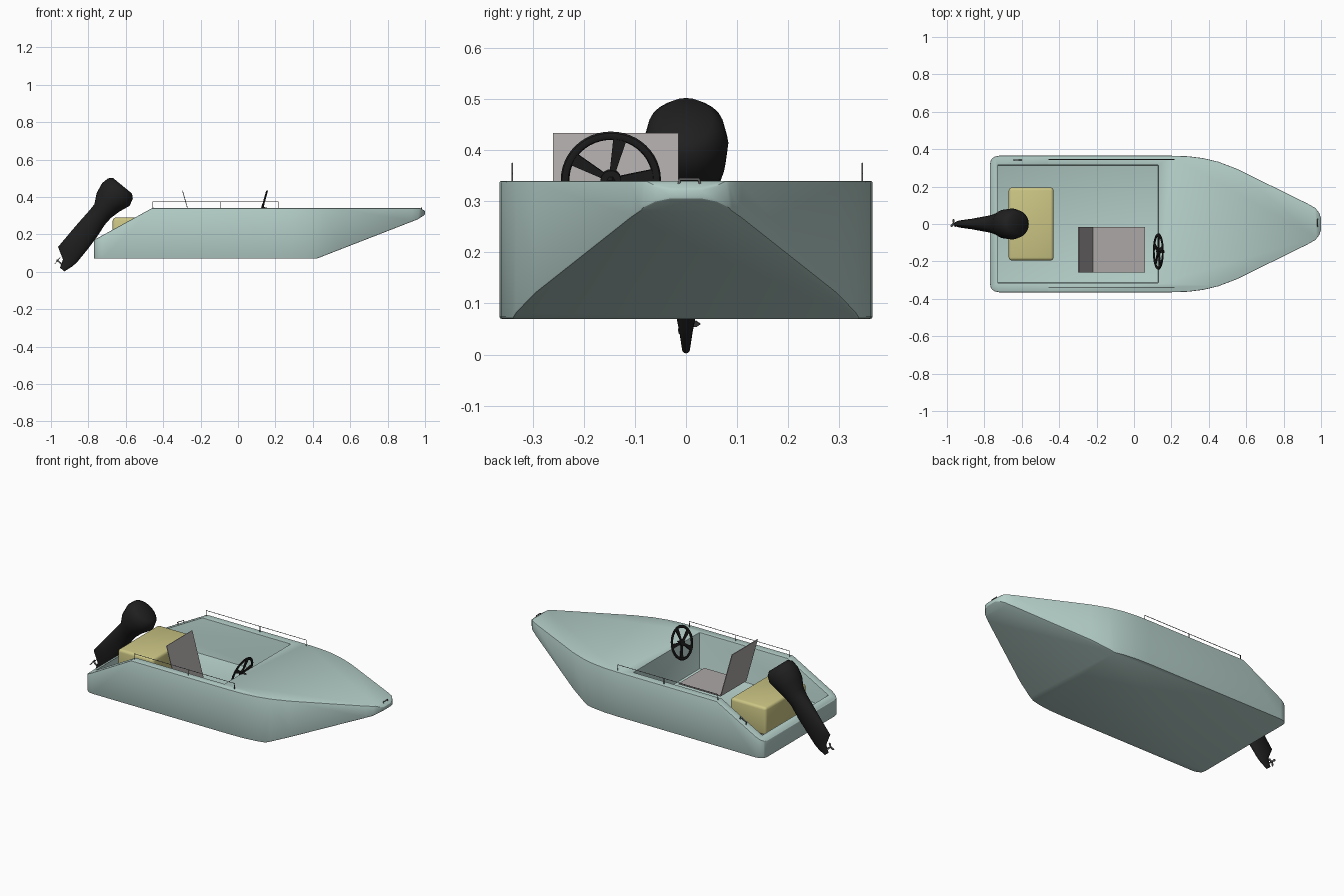
import bpy, bmesh, math
from mathutils import Matrix, Vector

if "Cube" in bpy.data.objects:
    bpy.data.objects.remove(bpy.data.objects["Cube"], do_unlink=True)


def material(name, r, g, b):
    m = bpy.data.materials.new(name)
    m.use_nodes = True
    m.diffuse_color = (r, g, b, 1)
    m.node_tree.nodes["Principled BSDF"].inputs["Base Color"].default_value = (r, g, b, 1)
    return m


TEAL = material("pale teal", 0.46, 0.62, 0.58)
YELLOW = material("soft yellow", 0.60, 0.56, 0.23)
GREY = material("warm grey", 0.42, 0.39, 0.39)
BLACK = material("black", 0.014, 0.014, 0.014)
METAL = material("dark metal", 0.12, 0.12, 0.12)


def finish(name, bm, mat, smooth=None):
    bmesh.ops.recalc_face_normals(bm, faces=bm.faces)
    me = bpy.data.meshes.new(name)
    bm.to_mesh(me)
    bm.free()
    ob = bpy.data.objects.new(name, me)
    bpy.context.collection.objects.link(ob)
    me.materials.append(mat)
    if smooth:
        select(ob)
        bpy.ops.object.shade_smooth_by_angle(angle=math.radians(smooth))
    return ob


def select(ob):
    bpy.ops.object.select_all(action="DESELECT")
    ob.select_set(True)
    bpy.context.view_layer.objects.active = ob


def prism(bm, pts, z0, z1):
    low = [bm.verts.new((x, y, z0)) for x, y in pts]
    high = [bm.verts.new((x, y, z1)) for x, y in pts]
    bm.faces.new(low[::-1])
    bm.faces.new(high)
    for i in range(len(pts)):
        j = (i + 1) % len(pts)
        bm.faces.new((low[i], low[j], high[j], high[i]))


def box(name, lo, hi, mat, bevel=0):
    bm = bmesh.new()
    prism(bm, [(lo[0], lo[1]), (hi[0], lo[1]), (hi[0], hi[1]), (lo[0], hi[1])], lo[2], hi[2])
    if bevel:
        bmesh.ops.bevel(bm, geom=bm.edges[:], offset=bevel, segments=3, profile=0.5, affect="EDGES")
    return finish(name, bm, mat, 40 if bevel else None)


def tube(name, pts, radius, mat):
    cu = bpy.data.curves.new(name, "CURVE")
    cu.dimensions = "3D"
    cu.bevel_depth = radius
    cu.bevel_resolution = 1
    cu.use_fill_caps = True
    sp = cu.splines.new("POLY")
    sp.points.add(len(pts) - 1)
    for p, co in zip(sp.points, pts):
        p.co = (*co, 1)
    ob = bpy.data.objects.new(name, cu)
    bpy.context.collection.objects.link(ob)
    cu.materials.append(mat)


# Hull: plan outline extruded, then trimmed by planes at the bow and stern
side = [(-0.77, 0.32), (-0.765, 0.345), (-0.745, 0.36), (-0.72, 0.365), (0.2, 0.365),
        (0.29, 0.362), (0.37, 0.352), (0.45, 0.333), (0.55, 0.295), (0.93, 0.108),
        (0.97, 0.085), (0.99, 0.06), (1.0, 0.03)]
bm = bmesh.new()
prism(bm, side + [(x, -y) for x, y in reversed(side)], 0.07, 0.34)
cuts = [((-0.77, 0, 0.17), (-0.17, 0, 0.31)),
        ((0.42, 0, 0.07), (0.21, 0, -0.54)),
        ((0.96, 0, 0.28), (0.025, 0, -0.04)),
        ((0.975, 0, 0.34), (0.015, 0, 0.025))]
for co, no in cuts:
    res = bmesh.ops.bisect_plane(bm, geom=bm.verts[:] + bm.edges[:] + bm.faces[:], dist=1e-5,
                                 plane_co=co, plane_no=Vector(no).normalized(), clear_outer=True)
    rim = [g for g in res["geom_cut"] if isinstance(g, bmesh.types.BMEdge)]
    bmesh.ops.contextual_create(bm, geom=rim)
hull = finish("hull", bm, TEAL)

# Cockpit well
cutter = box("cockpit_cutter", (-0.73, -0.315, 0.12), (0.13, 0.315, 0.6), TEAL)
cutter.hide_render = True
mod = hull.modifiers.new("cockpit", "BOOLEAN")
mod.operation = "DIFFERENCE"
mod.solver = "EXACT"
mod.object = cutter
select(hull)
bpy.ops.object.modifier_apply(modifier=mod.name)
bpy.data.objects.remove(cutter, do_unlink=True)
mod = hull.modifiers.new("soft_edges", "BEVEL")
mod.width = 0.004
mod.segments = 2
mod.limit_method = "ANGLE"
mod.angle_limit = math.radians(40)
bpy.ops.object.modifier_apply(modifier=mod.name)
bpy.ops.object.shade_smooth_by_angle(angle=math.radians(25))

# Stern bench and helm seat
box("stern_bench", (-0.67, -0.195, 0.12), (-0.43, 0.195, 0.29), YELLOW, 0.016)
box("seat_base", (-0.22, -0.26, 0.16), (0.06, -0.015, 0.165), GREY)
back = box("seat_back", (-0.002, -0.26, 0), (0.002, -0.015, 0.281), GREY)
back.matrix_world = Matrix.Translation((-0.22, 0, 0.163)) @ Matrix.Rotation(-0.276, 4, "Y")

# Steering wheel: rim, hub and five flared spokes, in its own tilted frame
bm = bmesh.new()
N = 48
rings = []
for i in range(N):
    a = math.tau * i / N
    ring = []
    for k in range(8):
        b = math.tau * k / 8
        r = 0.0895 + 0.0085 * math.cos(b)
        ring.append(bm.verts.new((r * math.cos(a), r * math.sin(a), 0.005 * math.sin(b))))
    rings.append(ring)
for i in range(N):
    p, q = rings[i], rings[(i + 1) % N]
    for k in range(8):
        m = (k + 1) % 8
        bm.faces.new((p[k], q[k], q[m], p[m]))
bmesh.ops.create_cone(bm, cap_ends=True, segments=24, radius1=0.02, radius2=0.02, depth=0.012)
for i in range(5):
    a = math.radians(6 + 72 * i)
    c, s = math.cos(a), math.sin(a)
    wedge = [(0.01, -0.005), (0.086, -0.013), (0.086, 0.013), (0.01, 0.005)]
    prism(bm, [(u * c - v * s, u * s + v * c) for u, v in wedge], -0.003, 0.003)
wheel = finish("steering_wheel", bm, BLACK, 40)
up = Vector((0.27, 0, 0.963)).normalized()
across = Vector((0, 1, 0))
wheel.matrix_world = Matrix.Translation((0.13, -0.147, 0.342)) @ \
    Matrix((across, up, across.cross(up))).transposed().to_4x4()
tube("steering_column", [(0.13, -0.147, 0.342), (0.16, -0.147, 0.334)], 0.008, BLACK)

# Outboard motor: elliptical sections along a tilted axis
# (distance along axis, rear edge, front edge, half width)
sections = [(-0.061, 0.036, 0.066, 0.008), (-0.016, 0.02, 0.082, 0.013),
            (0.019, -0.043, 0.088, 0.021), (0.11, -0.042, 0.088, 0.029),
            (0.2, -0.04, 0.084, 0.04), (0.27, -0.037, 0.076, 0.048),
            (0.32, -0.037, 0.078, 0.061), (0.375, -0.066, 0.092, 0.077),
            (0.435, -0.077, 0.115, 0.083), (0.475, -0.068, 0.103, 0.074),
            (0.493, -0.05, 0.083, 0.052)]
axis, perp = Vector((0.63, 0, 0.77)), Vector((0.77, 0, -0.63))
origin = Vector((-0.941, 0, 0.091))
bm = bmesh.new()
N = 24
loops = []
for s, t0, t1, w in sections:
    loop = []
    for i in range(N):
        a = math.tau * i / N
        co = origin + axis * s + perp * ((t0 + t1) / 2 + (t1 - t0) / 2 * math.cos(a))
        co.y = w * math.sin(a)
        loop.append(bm.verts.new(co))
    loops.append(loop)
for p, q in zip(loops, loops[1:]):
    for i in range(N):
        j = (i + 1) % N
        bm.faces.new((p[i], p[j], q[j], q[i]))
bm.faces.new(loops[0])
bm.faces.new(loops[-1])
finish("outboard_motor", bm, BLACK, 50)

# Propeller: shaft and three thin blades
hub = Vector((-0.965, 0, 0.06))
tube("propeller_shaft", [hub - perp * 0.006, hub + perp * 0.05], 0.005, METAL)
bm = bmesh.new()
for i in range(3):
    a = math.radians(90 + 120 * i)
    c, s = math.cos(a), math.sin(a)
    blade = [(0, -0.003), (0.02, -0.007), (0.028, 0), (0.02, 0.007), (0, 0.003)]
    prism(bm, [(u * c - v * s, u * s + v * c) for u, v in blade], -0.0015, 0.0015)
prop = finish("propeller", bm, METAL)
prop.matrix_world = Matrix.Translation(hub) @ Matrix((axis, across, axis.cross(across))).transposed().to_4x4()

# Side rails with three posts each
for label, y in (("left", 0.345), ("right", -0.34)):
    ends = (-0.455, 0.215)
    tube(label + "_rail", [(ends[0], y, 0.335), (ends[0], y, 0.374), (ends[1], y, 0.374),
                           (ends[1], y, 0.335)], 0.002, METAL)
    tube(label + "_rail_post", [(-0.095, y, 0.335), (-0.095, y, 0.374)], 0.002, METAL)

# Mooring cleats
tube("bow_cleat", [(0.982, -0.015, 0.33), (0.982, -0.012, 0.343), (0.982, 0.025, 0.343),
                   (0.982, 0.028, 0.33)], 0.003, METAL)
tube("stern_cleat", [(-0.64, 0.342, 0.235), (-0.643, 0.342, 0.253), (-0.603, 0.342, 0.275),
                     (-0.6, 0.342, 0.258)], 0.003, METAL)
